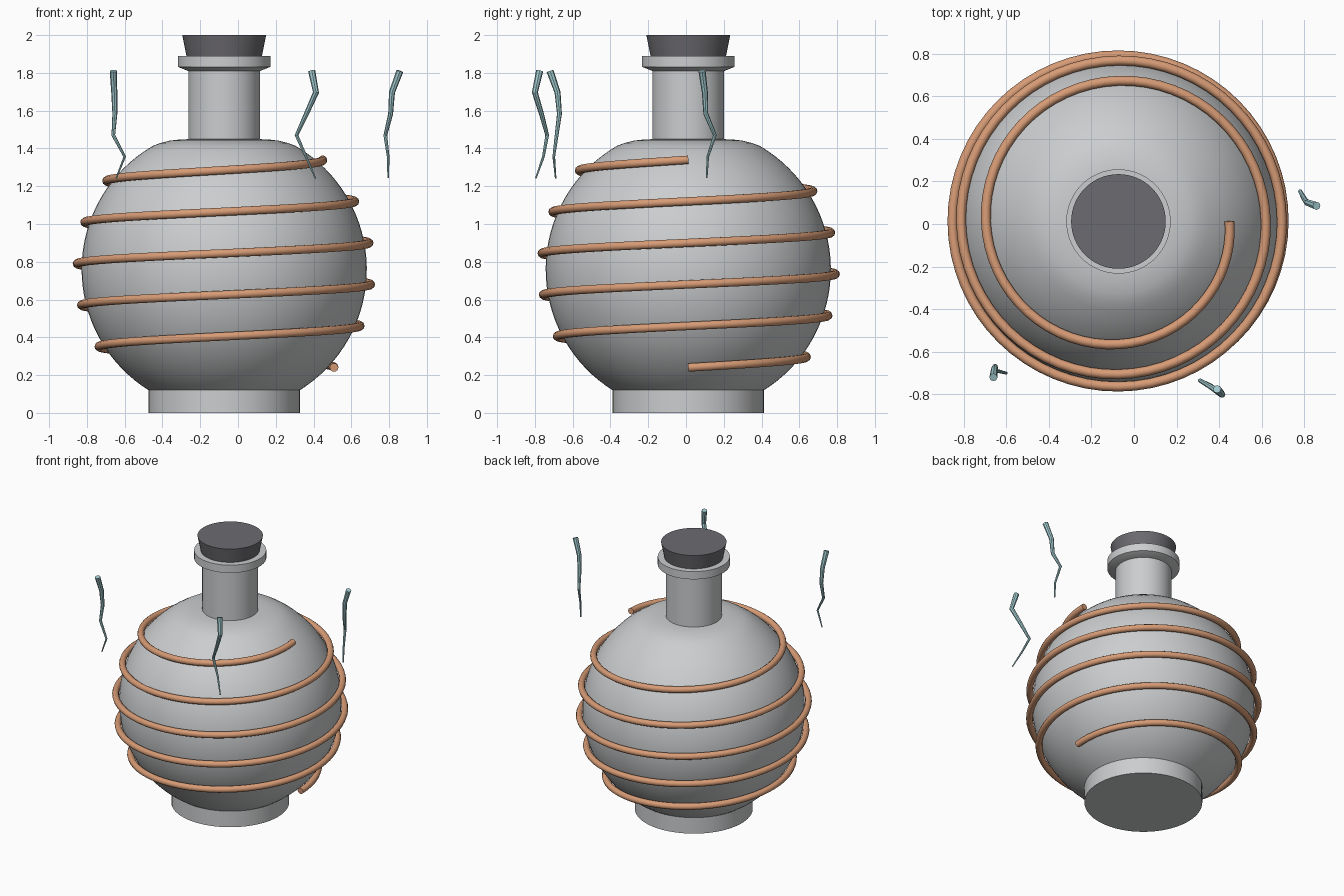
import bpy, bmesh, math
from mathutils import Vector

if "Cube" in bpy.data.objects:
    bpy.data.objects.remove(bpy.data.objects["Cube"], do_unlink=True)

AXIS = Vector((-0.073, 0.012, 0))
SEGMENTS = 64


def material(name, rgb, rough=0.5):
    mat = bpy.data.materials.new(name)
    mat.use_nodes = True
    mat.diffuse_color = (*rgb, 1)
    bsdf = mat.node_tree.nodes["Principled BSDF"]
    bsdf.inputs["Base Color"].default_value = (*rgb, 1)
    bsdf.inputs["Roughness"].default_value = rough
    return mat


glass = material("pale grey glass", (0.60, 0.61, 0.62))
stopper_grey = material("dark grey stopper", (0.15, 0.145, 0.16))
copper = material("copper", (0.68, 0.33, 0.18))
vapour = material("pale teal vapour", (0.37, 0.61, 0.64))


def finish(name, bm, mat, angle=30):
    bmesh.ops.recalc_face_normals(bm, faces=bm.faces)
    mesh = bpy.data.meshes.new(name)
    bm.to_mesh(mesh)
    bm.free()
    mesh.materials.append(mat)
    obj = bpy.data.objects.new(name, mesh)
    bpy.context.collection.objects.link(obj)
    bpy.ops.object.select_all(action='DESELECT')
    obj.select_set(True)
    bpy.context.view_layer.objects.active = obj
    bpy.ops.object.shade_smooth_by_angle(angle=math.radians(angle))
    return obj


def skin(bm, rings):
    """Join equal rings of points into a capped skin."""
    loops = [[bm.verts.new(p) for p in ring] for ring in rings]
    n = len(loops[0])
    for a, b in zip(loops, loops[1:]):
        for i in range(n):
            j = (i + 1) % n
            bm.faces.new((a[i], a[j], b[j], b[i]))
    bm.faces.new(loops[0])
    bm.faces.new(loops[-1])


def lathe(name, profile, mat):
    bm = bmesh.new()
    turns = [math.tau * i / SEGMENTS for i in range(SEGMENTS)]
    skin(bm, [[AXIS + Vector((r * math.cos(t), r * math.sin(t), z)) for t in turns]
              for r, z in profile])
    return finish(name, bm, mat)


def tube(name, path, radii, sides, mat, angle=30):
    """Sweep a circle of changing radius along a path."""
    bm = bmesh.new()
    rings = []
    for i, p in enumerate(path):
        along = (path[min(i + 1, len(path) - 1)] - path[max(i - 1, 0)]).normalized()
        guide = Vector((0, 0, 1)) if abs(along.z) < 0.7 else Vector((1, 0, 0))
        u = along.cross(guide).normalized()
        v = along.cross(u)
        rings.append([p + radii[i] * (u * math.cos(math.tau * k / sides)
                                      + v * math.sin(math.tau * k / sides))
                      for k in range(sides)])
    skin(bm, rings)
    return finish(name, bm, mat, angle)


# Foot and round body
lathe("foot", [(0.4, 0), (0.4, 0.12), (0.37, 0.125)], glass)
BODY_R, BODY_Z = 0.755, 0.76
body = []
for i in range(33):
    a = math.radians(-58.5 + i * (118.5 / 32))
    body.append((BODY_R * math.cos(a), BODY_Z + BODY_R * math.sin(a)))
body += [(0.34, 1.428), (0.29, 1.441), (0.24, 1.447), (0.17, 1.45)]
lathe("body", body, glass)

# Neck, flared lip and stopper
lathe("neck", [(0.19, 1.43), (0.19, 1.82)], glass)
lathe("lip", [(0.19, 1.81), (0.245, 1.832), (0.245, 1.89), (0.19, 1.89)], glass)
lathe("stopper", [(0.198, 1.88), (0.222, 2.0)], stopper_grey)

# Copper coil hugging the body for five turns
COIL_R, TURNS, STEPS = 0.78, 5, 320
coil = []
for i in range(STEPS + 1):
    f = i / STEPS
    z = 0.24 + 1.1 * f
    r = math.sqrt(COIL_R ** 2 - (z - BODY_Z) ** 2)
    t = math.tau * TURNS * f
    coil.append(AXIS + Vector((r * math.cos(t), r * math.sin(t), z)))
tube("copper_coil", coil, [0.023] * len(coil), 10, copper, 50)

# Drifting wisps of vapour, listed from top to tip as x, y
wisps = {
    "wisp_right": [(-.66, -.72), (-.655, -.68), (-.652, -.67),
                   (-.66, -.685), (-.60, -.70), (-.645, -.69)],
    "wisp_front": [(.39, -.775), (.413, -.80), (.362, -.765),
                   (.31, -.735), (.36, -.755), (.41, -.795)],
    "wisp_left": [(.857, .085), (.815, .10), (.808, .105),
                  (.78, .153), (.795, .115), (.795, .11)],
}
for name, points in wisps.items():
    path = [Vector((x, y, 1.81 - 0.1135 * i)) for i, (x, y) in enumerate(points)]
    tube(name, path, [0.019 - 0.003 * i for i in range(6)], 8, vapour)
